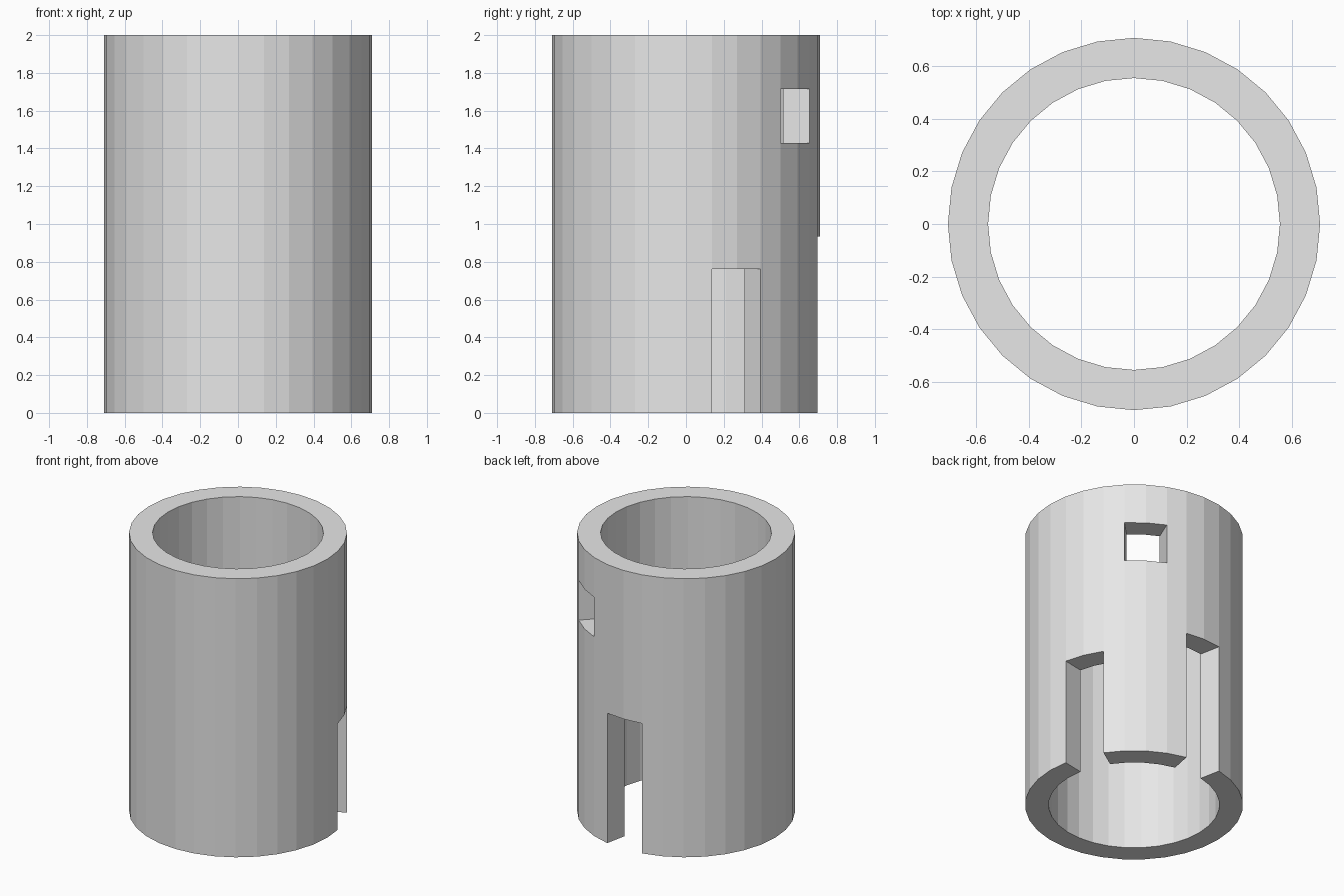
import bpy
import bmesh
from math import cos, sin, tau

cube = bpy.data.objects.get("Cube")
if cube:
    bpy.data.objects.remove(cube, do_unlink=True)

SIDES = 32
OUTER, INNER = 0.709, 0.556
LEVELS = [0, 0.763, 0.933, 1.43, 1.714, 2]

# Openings: first facet, facet count, first layer, layer count
OPENINGS = [
    (1, 2, 0, 1),  # short slot
    (7, 2, 0, 2),  # tall slot
    (4, 2, 3, 1),  # window
]
LAYERS = len(LEVELS) - 1


def is_solid(side, layer):
    """True where the wall exists, False in openings and beyond the ends."""
    if not 0 <= layer < LAYERS:
        return False
    side %= SIDES
    return not any(s <= side < s + n and a <= layer < a + m
                   for s, n, a, m in OPENINGS)


bm = bmesh.new()
verts = {}


def corner(radius, side, level):
    key = (radius, side % SIDES, level)
    if key not in verts:
        angle = tau * key[1] / SIDES
        verts[key] = bm.verts.new((radius * cos(angle), radius * sin(angle),
                                   LEVELS[level]))
    return verts[key]


def quad(*corners):
    bm.faces.new([corner(*c) for c in corners])


# Tube wall: faces only where solid meets open space
for i in range(SIDES):
    for k in range(LAYERS):
        if not is_solid(i, k):
            continue
        j, t = i + 1, k + 1
        quad((OUTER, i, k), (OUTER, j, k), (OUTER, j, t), (OUTER, i, t))
        quad((INNER, j, k), (INNER, i, k), (INNER, i, t), (INNER, j, t))
        if not is_solid(i, k + 1):
            quad((OUTER, i, t), (OUTER, j, t), (INNER, j, t), (INNER, i, t))
        if not is_solid(i, k - 1):
            quad((INNER, i, k), (INNER, j, k), (OUTER, j, k), (OUTER, i, k))
        if not is_solid(i + 1, k):
            quad((OUTER, j, k), (INNER, j, k), (INNER, j, t), (OUTER, j, t))
        if not is_solid(i - 1, k):
            quad((INNER, i, k), (OUTER, i, k), (OUTER, i, t), (INNER, i, t))

bmesh.ops.recalc_face_normals(bm, faces=bm.faces[:])
mesh = bpy.data.meshes.new("slotted_tube")
bm.to_mesh(mesh)
bm.free()

# Single plain grey material
grey = bpy.data.materials.new("light_grey")
grey.use_nodes = True
colour = (0.8, 0.8, 0.8, 1)
grey.diffuse_color = colour
grey.node_tree.nodes["Principled BSDF"].inputs["Base Color"].default_value = colour
mesh.materials.append(grey)

tube = bpy.data.objects.new("slotted_tube", mesh)
bpy.context.collection.objects.link(tube)
